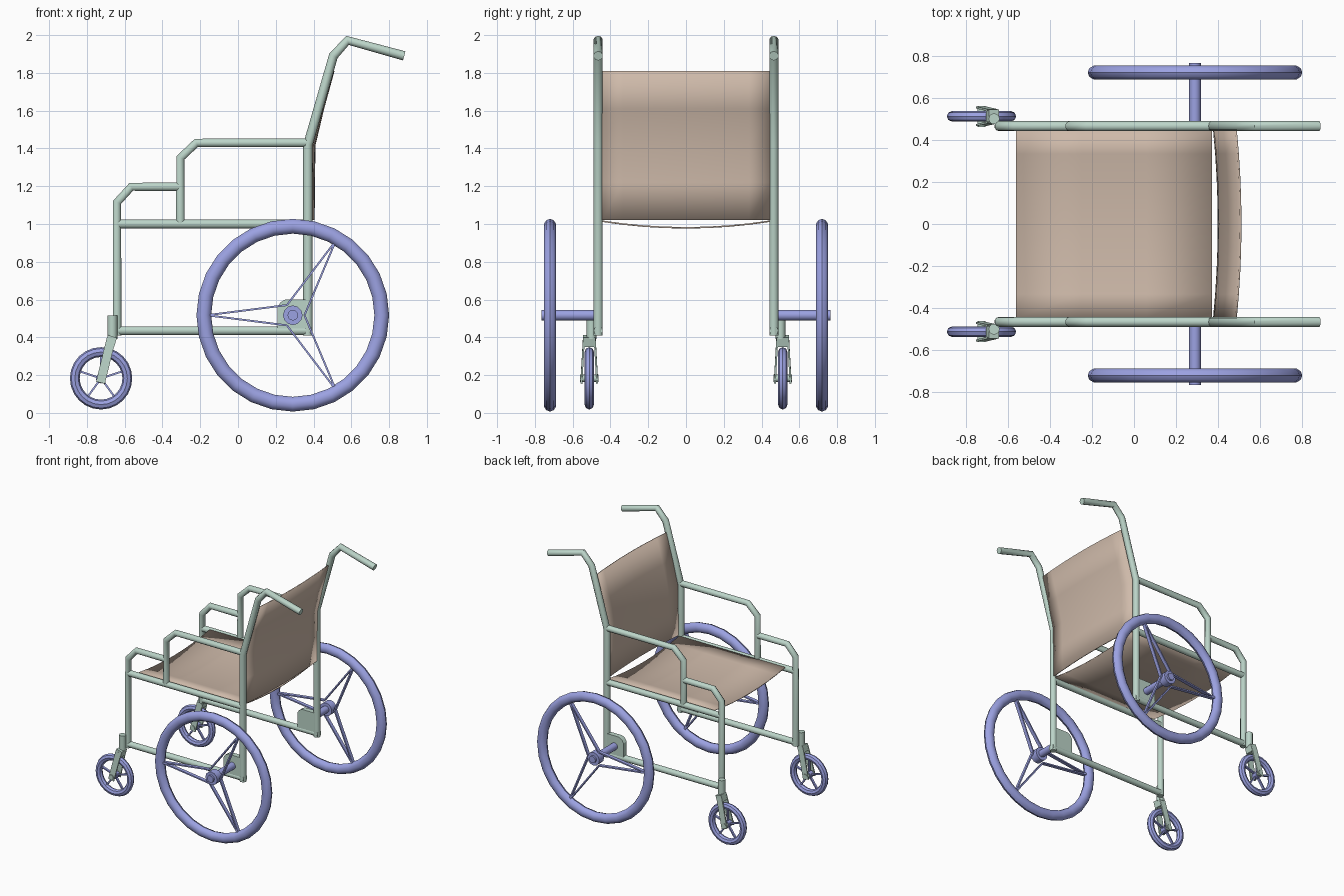
import bpy, bmesh, math
from mathutils import Vector, Matrix

if "Cube" in bpy.data.objects:
    bpy.data.objects.remove(bpy.data.objects["Cube"])


def material(name, rgb):
    m = bpy.data.materials.new(name)
    m.diffuse_color = (*rgb, 1)
    m.use_nodes = True
    m.node_tree.nodes["Principled BSDF"].inputs["Base Color"].default_value = m.diffuse_color
    return m


GREEN = material("pale green paint", (0.50, 0.66, 0.58))
BLUE = material("periwinkle", (0.33, 0.36, 0.76))
FABRIC = material("beige fabric", (0.62, 0.49, 0.40))


def finish(name, bm, mat, angle=40):
    bmesh.ops.recalc_face_normals(bm, faces=bm.faces)
    me = bpy.data.meshes.new(name)
    bm.to_mesh(me)
    bm.free()
    me.materials.append(mat)
    ob = bpy.data.objects.new(name, me)
    bpy.context.collection.objects.link(ob)
    bpy.ops.object.select_all(action='DESELECT')
    ob.select_set(True)
    bpy.context.view_layer.objects.active = ob
    bpy.ops.object.shade_smooth_by_angle(angle=math.radians(angle))
    return ob


def tube(name, pts, y, r, mat):
    """Round tube along a polyline of (x, z) points at depth y."""
    cu = bpy.data.curves.new(name, 'CURVE')
    cu.dimensions = '3D'
    cu.bevel_depth, cu.bevel_resolution, cu.use_fill_caps = r, 3, True
    sp = cu.splines.new('POLY')
    sp.points.add(len(pts) - 1)
    for p, (x, z) in zip(sp.points, pts):
        p.co = (x, y, z, 1)
    tmp = bpy.data.objects.new(name, cu)
    bpy.context.collection.objects.link(tmp)
    bm = bmesh.new()
    bm.from_mesh(bpy.data.meshes.new_from_object(
        tmp.evaluated_get(bpy.context.evaluated_depsgraph_get())))
    bpy.data.objects.remove(tmp)
    bmesh.ops.remove_doubles(bm, verts=bm.verts, dist=1e-5)
    return finish(name, bm, mat)


def add_cylinder(bm, a, b, r, segs=12):
    a, b = Vector(a), Vector(b)
    rot = (b - a).to_track_quat('Z', 'Y').to_matrix().to_4x4()
    bmesh.ops.create_cone(bm, cap_ends=True, segments=segs, radius1=r, radius2=r,
                          depth=(b - a).length,
                          matrix=Matrix.Translation((a + b) / 2) @ rot)


def add_bar(bm, a, b, thick, width):
    """Rectangular bar from a to b: thick in the wheel plane, width across it."""
    a, b = Vector(a), Vector(b)
    z = (b - a).normalized()
    x = Vector((0, 1, 0)).cross(z).normalized()
    rot = Matrix((x, z.cross(x), z)).transposed().to_4x4()
    bmesh.ops.create_cube(bm, size=1, matrix=Matrix.Translation((a + b) / 2) @ rot
                          @ Matrix.Diagonal((thick, width, (b - a).length, 1)))


def add_ring(bm, c, major, half_r, half_y, segs, sides):
    """Tyre around the y axis with an oval section."""
    rows = []
    for i in range(segs):
        t = math.tau * i / segs
        row = []
        for j in range(sides):
            u = math.tau * j / sides
            r = major + half_r * math.cos(u)
            row.append(bm.verts.new((c[0] + r * math.cos(t), c[1] + half_y * math.sin(u),
                                     c[2] + r * math.sin(t))))
        rows.append(row)
    for i in range(segs):
        p, q = rows[i], rows[(i + 1) % segs]
        for j in range(sides):
            k = (j + 1) % sides
            bm.faces.new((p[j], q[j], q[k], p[k]))


def polar(c, r, deg):
    a = math.radians(deg)
    return (c[0] + r * math.cos(a), c[1], c[2] + r * math.sin(a))


def plate(name, outline, y, thick, mat):
    bm = bmesh.new()
    f = bm.faces.new([bm.verts.new((x, y - thick / 2, z)) for x, z in outline])
    ext = bmesh.ops.extrude_face_region(bm, geom=[f])
    bmesh.ops.translate(bm, vec=(0, thick, 0),
                        verts=[v for v in ext['geom'] if isinstance(v, bmesh.types.BMVert)])
    return finish(name, bm, mat, 30)


def sheet(name, rows, sag):
    """Fabric sling: each row is an (x, z) point spanned across y, bowed by sag."""
    bm = bmesh.new()
    n, w = 8, 0.445
    grid = [[bm.verts.new((x + sag[0] * (1 - t * t), w * t, z + sag[1] * (1 - t * t)))
             for t in [2 * i / n - 1 for i in range(n + 1)]] for x, z in rows]
    for p, q in zip(grid, grid[1:]):
        for i in range(n):
            bm.faces.new((p[i], p[i + 1], q[i + 1], q[i]))
    ob = finish(name, bm, FABRIC)
    mod = ob.modifiers.new("thickness", 'SOLIDIFY')
    mod.thickness, mod.offset = 0.008, 0
    return ob


for s, side in ((-1, "near"), (1, "far")):
    y = s * 0.465
    # Tubular side frame
    tube(f"back_post_{side}", [(0.37, 0.41), (0.37, 1.42), (0.505, 1.89), (0.58, 1.972),
                               (0.88, 1.89)], y, 0.025, GREEN)
    tube(f"armrest_{side}", [(0.37, 1.43), (-0.22, 1.43), (-0.305, 1.35), (-0.305, 1.0)],
         y, 0.024, GREEN)
    tube(f"front_post_{side}", [(-0.305, 1.197), (-0.565, 1.197), (-0.64, 1.115),
                                (-0.64, 0.41)], y, 0.024, GREEN)
    tube(f"seat_rail_{side}", [(-0.64, 1.0), (0.37, 1.0)], y, 0.024, GREEN)
    tube(f"lower_rail_{side}", [(-0.64, 0.435), (0.39, 0.435)], y, 0.024, GREEN)

    # Rounded axle bracket
    plate(f"axle_bracket_{side}", [(0.37, 0.43), (0.37, 0.60), (0.25, 0.60), (0.225, 0.585),
                                   (0.21, 0.56), (0.21, 0.43)], y, 0.04, GREEN)

    # Drive wheel tyre
    c = (0.29, s * 0.72, 0.517)
    bm = bmesh.new()
    add_ring(bm, c, 0.471, 0.039, 0.034, 28, 10)
    finish(f"drive_tyre_{side}", bm, BLUE)

    # Paired spokes meeting at the rim
    bm = bmesh.new()
    for k in range(3):
        rim = polar(c, 0.455, 180 + 120 * k)
        for d in (-60, 60):
            add_bar(bm, polar(c, 0.062, 180 + 120 * k + d), rim, 0.010, 0.028)
    finish(f"drive_spokes_{side}", bm, BLUE)

    # Hub and axle
    bm = bmesh.new()
    add_cylinder(bm, (c[0], s * 0.69, c[2]), (c[0], s * 0.75, c[2]), 0.052)
    add_cylinder(bm, (c[0], s * 0.465, c[2]), (c[0], s * 0.765, c[2]), 0.028)
    finish(f"axle_{side}", bm, BLUE)

    # Caster wheel with five spokes
    k = (-0.725, s * 0.512, 0.183)
    bm = bmesh.new()
    add_ring(bm, k, 0.139, 0.026, 0.025, 24, 8)
    add_cylinder(bm, (k[0], k[1] - 0.022, k[2]), (k[0], k[1] + 0.022, k[2]), 0.027, 10)
    for i in range(5):
        add_bar(bm, polar(k, 0.015, 90 + 72 * i), polar(k, 0.125, 90 + 72 * i), 0.010, 0.018)
    finish(f"caster_wheel_{side}", bm, BLUE)

    # Caster stem, forked legs and pin
    bm = bmesh.new()
    add_cylinder(bm, (-0.665, k[1] - s * 0.012, 0.39), (-0.665, k[1] - s * 0.012, 0.515), 0.026)
    add_bar(bm, (-0.665, k[1], 0.405), (-0.68, k[1], 0.355), 0.05, 0.066)
    for d in (-1, 1):
        add_bar(bm, (-0.672, k[1] + d * 0.029, 0.39), (-0.728, k[1] + d * 0.042, 0.16),
                0.048, 0.010)
    add_cylinder(bm, (k[0], k[1] - 0.05, k[2]), (k[0], k[1] + 0.05, k[2]), 0.02, 10)
    finish(f"caster_fork_{side}", bm, GREEN)

# Fabric seat and backrest
sheet("seat", [(-0.56, 1.015), (-0.25, 1.015), (0.06, 1.015), (0.37, 1.015)], (0, -0.035))
sheet("backrest", [(0.38, 1.02), (0.381, 1.22), (0.385, 1.42), (0.43, 1.61), (0.485, 1.81)],
      (0.022, 0))
